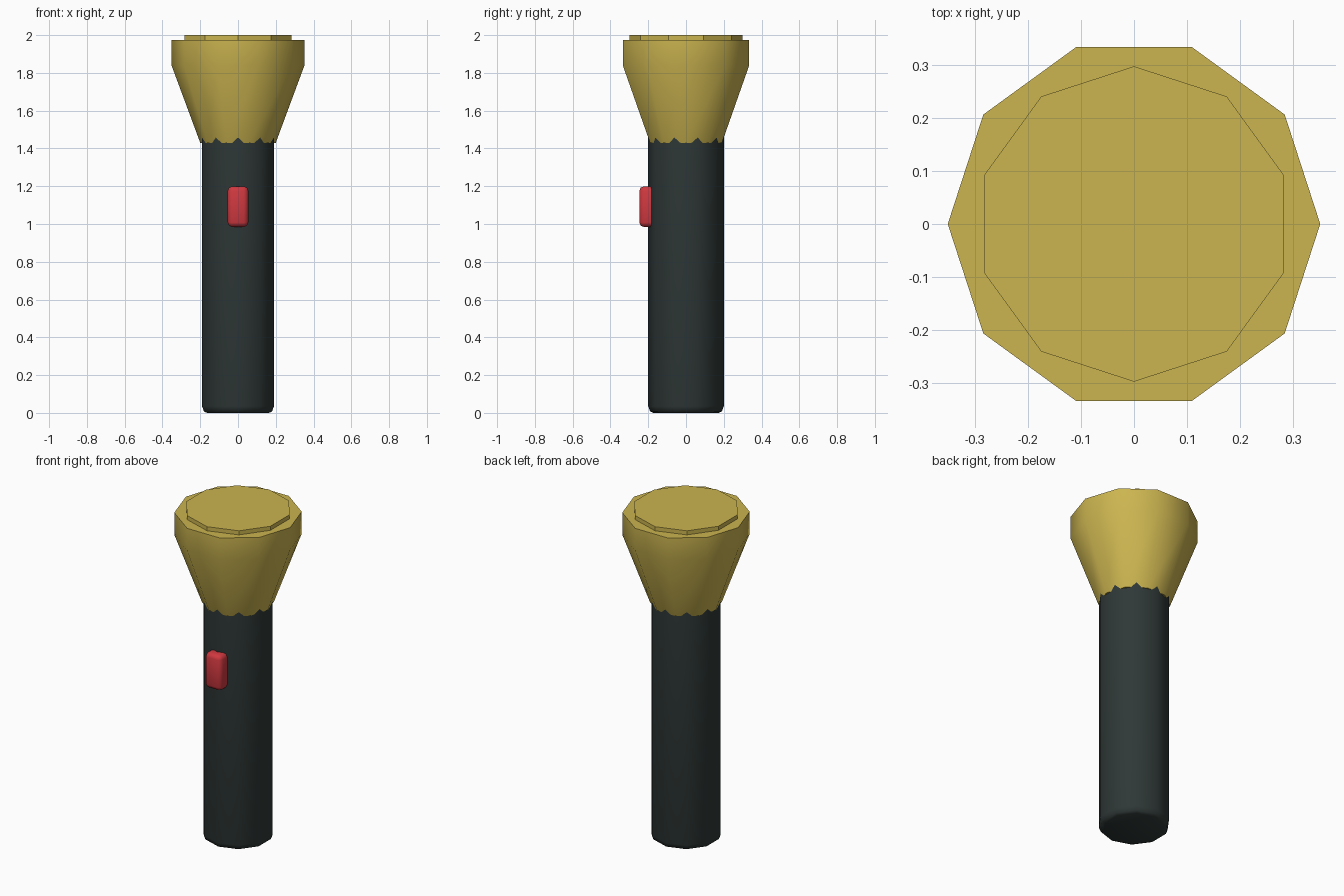
import bpy
import bmesh
from math import pi, sin, cos, radians

old = bpy.data.objects.get("Cube")
if old:
    bpy.data.objects.remove(old, do_unlink=True)


def material(name, colour):
    mat = bpy.data.materials.new(name)
    mat.use_nodes = True
    mat.diffuse_color = (*colour, 1)
    mat.node_tree.nodes["Principled BSDF"].inputs["Base Color"].default_value = (*colour, 1)
    return mat


def finish(name, bm, mat, angle):
    bmesh.ops.recalc_face_normals(bm, faces=bm.faces)
    mesh = bpy.data.meshes.new(name)
    bm.to_mesh(mesh)
    bm.free()
    mesh.materials.append(mat)
    obj = bpy.data.objects.new(name, mesh)
    bpy.context.collection.objects.link(obj)
    bpy.ops.object.select_all(action="DESELECT")
    obj.select_set(True)
    bpy.context.view_layer.objects.active = obj
    bpy.ops.object.shade_smooth_by_angle(angle=radians(angle))
    return obj


def turned(name, profile, start, mat, angle, sides=10):
    """Closed ten-sided solid from (radius, height) rings."""
    bm = bmesh.new()
    rings = []
    for r, z in profile:
        angles = [start + 2 * pi * i / sides for i in range(sides)]
        rings.append([bm.verts.new((r * cos(a), r * sin(a), z)) for a in angles])
    for low, high in zip(rings, rings[1:]):
        for i in range(sides):
            j = (i + 1) % sides
            bm.faces.new((low[i], low[j], high[j], high[i]))
    bm.faces.new(rings[0][::-1])
    bm.faces.new(rings[-1])
    return finish(name, bm, mat, angle)


yellow = material("mustard yellow", (0.60, 0.46, 0.08))
dark = material("dark slate", (0.028, 0.04, 0.038))
red = material("switch red", (0.62, 0.04, 0.05))

# Handle with a rounded foot; its corners poke through the flats of the head
turned("handle", [(0.172, 0), (0.19, 0.008), (0.2, 0.035), (0.2, 1.6)], pi / 2, dark, 50)

# Flared head and raised lens
turned("head", [(0.2, 1.43), (0.352, 1.84), (0.352, 1.975)], 0, yellow, 40)
turned("lens", [(0.298, 1.96), (0.298, 2.0)], pi / 2, yellow, 30)

# Rounded slide switch on the front
bm = bmesh.new()
bmesh.ops.create_cube(bm, size=1)
bmesh.ops.scale(bm, vec=(0.11, 0.11, 0.215), verts=bm.verts)
bmesh.ops.translate(bm, vec=(0, -0.192, 1.092), verts=bm.verts)
bmesh.ops.bevel(bm, geom=bm.edges[:], offset=0.024, segments=2, profile=0.5, affect="EDGES")
finish("switch", bm, red, 60)
